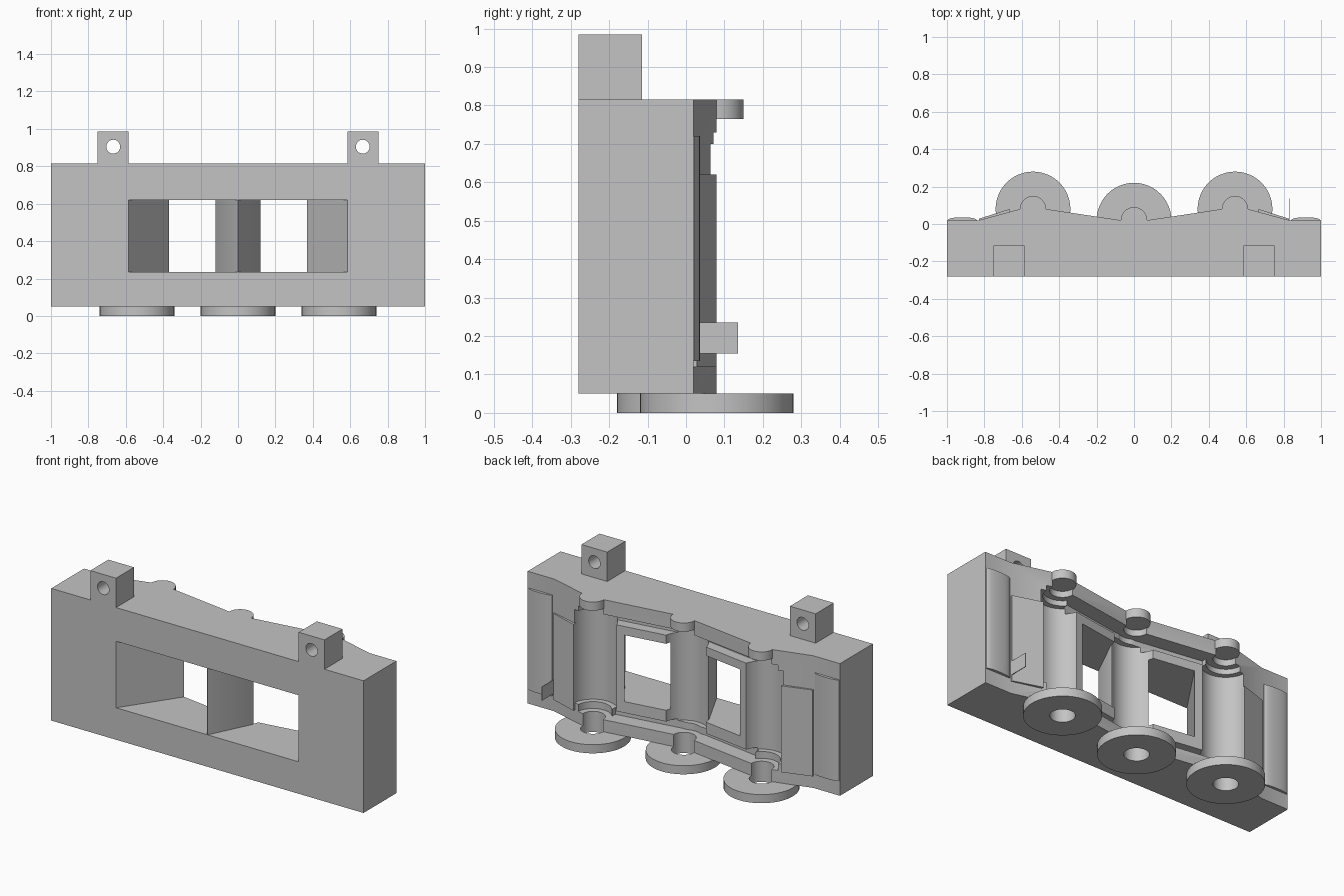
import bpy, bmesh, math
from mathutils import Matrix

if "Cube" in bpy.data.objects:
    bpy.data.objects.remove(bpy.data.objects["Cube"], do_unlink=True)

grey = bpy.data.materials.new("plain grey")
grey.use_nodes = True
GREY = (0.55, 0.55, 0.55, 1)
grey.diffuse_color = GREY
grey.node_tree.nodes["Principled BSDF"].inputs["Base Color"].default_value = GREY

AXES = ((-0.54, 0.08), (0, 0.02), (0.54, 0.08))


def finish(name, bm):
    bmesh.ops.recalc_face_normals(bm, faces=bm.faces)
    me = bpy.data.meshes.new(name)
    bm.to_mesh(me)
    bm.free()
    me.materials.append(grey)
    ob = bpy.data.objects.new(name, me)
    bpy.context.collection.objects.link(ob)
    return ob


def prism(name, plan, z0, z1):
    """Extrude a plan outline from z0 to z1."""
    bm = bmesh.new()
    face = bm.faces.new([bm.verts.new((x, y, z0)) for x, y in plan])
    ext = bmesh.ops.extrude_face_region(bm, geom=[face])
    for v in ext["geom"]:
        if isinstance(v, bmesh.types.BMVert):
            v.co.z = z1
    return finish(name, bm)


def box(name, x0, x1, y0, y1, z0, z1):
    return prism(name, [(x0, y0), (x1, y0), (x1, y1), (x0, y1)], z0, z1)


def cylinder(name, x, y, r, z0, z1, sides=48):
    ring = [math.tau * i / sides for i in range(sides)]
    return prism(name, [(x + r * math.cos(a), y + r * math.sin(a)) for a in ring], z0, z1)


def flip(plan, s):
    return [(s * x, y) for x, y in plan]


def cut(ob, cutter):
    cutter.hide_render = True
    mod = ob.modifiers.new("cut", "BOOLEAN")
    mod.operation, mod.solver, mod.object = "DIFFERENCE", "EXACT", cutter
    bpy.context.view_layer.objects.active = ob
    bpy.ops.object.modifier_apply(modifier=mod.name)
    bpy.data.objects.remove(cutter, do_unlink=True)


def smooth(ob):
    bpy.ops.object.select_all(action="DESELECT")
    ob.select_set(True)
    bpy.context.view_layer.objects.active = ob
    bpy.ops.object.shade_smooth_by_angle(angle=math.radians(30))


# Main block with a wavy back outline
half = [(0.07, 0.02), (0.47, 0.08), (0.61, 0.08), (0.83, 0.02), (1, 0.02), (1, -0.28)]
frame = prism("frame", half + flip(half, -1)[::-1], 0.05, 0.815)

# Windows that taper toward the back, leaving a wedge post in the middle
window = [(0.001, -0.3), (0.001, -0.28), (0.12, -0.04), (0.12, 0.3),
          (0.36, 0.3), (0.36, 0.05), (0.585, -0.28), (0.585, -0.3)]
for s in (-1, 1):
    cut(frame, prism("window_cutter", flip(window, s), 0.235, 0.62))

# Recess behind the windows, with deeper grooves against both plates
for depth, z0, z1 in ((0.03, 0.12, 0.73), (0.09, 0.67, 0.73), (0.09, 0.12, 0.17)):
    edge = [(0.46, 0.3), (0.46, 0.08 - depth), (0.07, 0.02 - depth)]
    cut(frame, prism("recess_cutter", edge + flip(edge, -1)[::-1], z0, z1))

# Stepped upright channels and pin sockets
for x, y in AXES:
    for r, z0, z1 in ((0.065, -0.1, 0.765), (0.1, 0.12, 0.73), (0.13, 0.16, 0.7)):
        cut(frame, cylinder("channel_cutter", x, y, r, z0, z1))
smooth(frame)

for i, (x, y) in enumerate(AXES):
    # Foot rings below and pin caps on top
    foot = cylinder(f"foot_ring_{i}", x, y, 0.2, 0, 0.05)
    cut(foot, cylinder("foot_cutter", x, y, 0.065, -0.1, 0.2))
    smooth(foot)
    smooth(cylinder(f"pin_cap_{i}", x, y, 0.07, 0.765, 0.815))

for s, side in ((-1, "right"), (1, "left")):
    # Rounded strips at both ends of the back
    arc = [math.pi * i / 12 for i in range(13)]
    strip = [(0.918 + 0.08 * math.cos(a), 0.012 + 0.024 * math.sin(a) ** 0.6 if 0 < i < 12 else 0.012)
             for i, a in enumerate(arc)]
    smooth(prism(f"{side}_end_strip", flip(strip, s), 0.135, 0.72))

    # Slanted panels beside the channels
    panel = [(0.665, 0.05), (0.665, 0.08), (0.83, 0.028), (0.83, 0.01)]
    prism(f"{side}_slanted_panel", flip(panel, s), 0.12, 0.62)

    # Top lugs with a cross hole
    a, b = sorted((s * 0.585, s * 0.75))
    lug = box(f"{side}_lug", a, b, -0.28, -0.115, 0.815, 0.985)
    drill = cylinder("lug_cutter", 0, 0, 0.037, -0.3, 0.3, 32)
    drill.data.transform(Matrix.Translation((s * 0.667, -0.2, 0.905)) @ Matrix.Rotation(math.pi / 2, 4, "X"))
    cut(lug, drill)
    smooth(lug)

# Thin tab standing off the back
box("back_tab", 0.828, 0.832, 0.02, 0.135, 0.155, 0.235)
